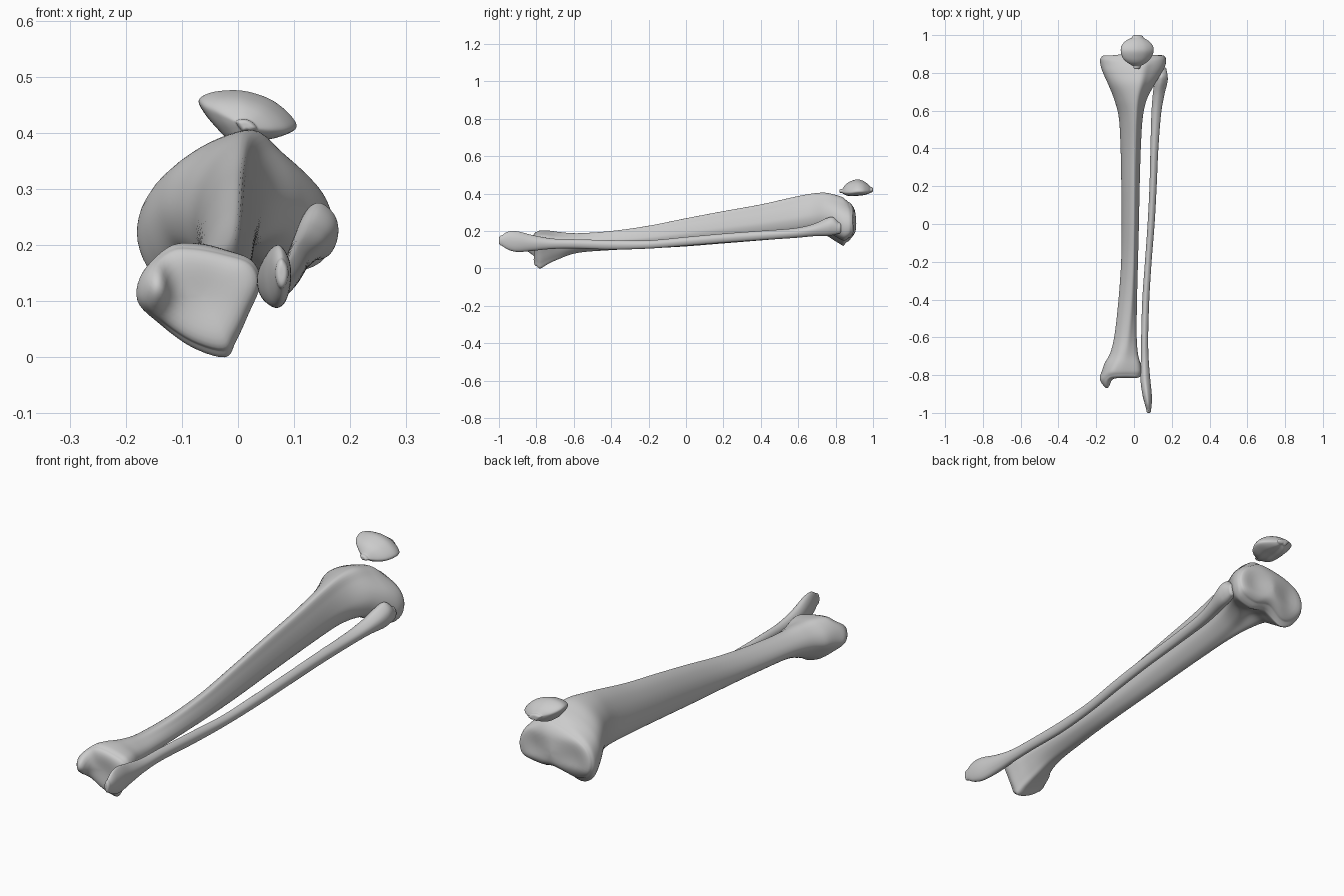
import bpy, bmesh, math

# Outlines (x, z), clockwise from the front crest, rescaled to -1..1 when used
PLATEAU = [(.24, 1), (.58, .76), (.9, .35), (1, -.15), (.87, -.6), (.45, -.76),
           (.02, -.68), (-.5, -.97), (-.85, -.75), (-1, -.2), (-.86, .38), (-.4, .78)]
SHAFT = [(.45, 1), (.75, .6), (.95, .15), (1, -.2), (.8, -.58), (.35, -.87),
         (-.1, -1), (-.5, -1), (-.88, -.7), (-1, -.2), (-.75, .35), (-.2, .82)]
ANKLE = [(-.1, 1), (.45, .88), (.87, .7), (1, .3), (.8, -.25), (.6, -.72),
         (.42, -1), (-.12, -.82), (-.65, -.4), (-1, 0), (-.92, .5), (-.5, .95)]
OVAL = [(0, 1), (.5, .8), (.88, .45), (1, 0), (.85, -.5), (.5, -.87),
        (0, -1), (-.5, -.85), (-.85, -.5), (-1, 0), (-.88, .5), (-.5, .87)]
KNEECAP = [(-.3, 1), (.1, .9), (.55, .55), (.93, -.1), (1, -.6), (.55, -.95),
           (.1, -.9), (-.35, -1), (-.65, -.5), (-.9, .1), (-1, .6), (-.75, .9)]


def catmull(p0, p1, p2, p3, t):
    return [b + .5 * t * (c - a + t * (2*a - 5*b + 4*c - d + t * (3*(b - c) + d - a)))
            for a, b, c, d in zip(p0, p1, p2, p3)]


def smooth_outline(pts, sub=5):
    n = len(pts)
    out = [catmull(pts[i-1], pts[i], pts[(i+1) % n], pts[(i+2) % n], k / sub)
           for i in range(n) for k in range(sub)]
    lo = [min(p[a] for p in out) for a in (0, 1)]
    hi = [max(p[a] for p in out) for a in (0, 1)]
    return [[2 * (p[a] - lo[a]) / (hi[a] - lo[a]) - 1 for a in (0, 1)] for p in out]


def smooth_rows(rows, sub=6):
    n = len(rows)
    out = [catmull(rows[max(i-1, 0)], rows[i], rows[i+1], rows[min(i+2, n-1)], k / sub)
           for i in range(n - 1) for k in range(sub)]
    return out + [list(rows[-1])]


def loft(name, rows, shapes, caps, deform=None):
    """rows: y, xmin, xmax, zmin, zmax, shape index (fractional = blend)."""
    rings = []
    for y, x0, x1, z0, z1, s in smooth_rows(rows):
        i = max(0, min(int(s), len(shapes) - 2)) if len(shapes) > 1 else 0
        a, b = shapes[i], shapes[min(i + 1, len(shapes) - 1)]
        t = max(0, min(1, s - i))
        mix = smooth_outline([[(1-t)*p + t*q for p, q in zip(u, v)] for u, v in zip(a, b)])
        rings.append([((x0+x1)/2 + u*(x1-x0)/2, y, (z0+z1)/2 + v*(z1-z0)/2) for u, v in mix])

    # Rounded caps: shrinking rings that dome outward
    def cap(ring, depth):
        n = len(ring)
        cx, cz = sum(p[0] for p in ring) / n, sum(p[2] for p in ring) / n
        return [[(cx + (p[0]-cx)*s, p[1] + depth * math.sqrt(1 - s**4), cz + (p[2]-cz)*s)
                 for p in ring] for s in (.985, .95, .88, .78, .66, .52, .38, .24, .1, .02)]
    rings = cap(rings[0], -caps[0])[::-1] + rings + cap(rings[-1], caps[1])
    bm = bmesh.new()
    loops = [[bm.verts.new(deform(*p) if deform else p) for p in r] for r in rings]
    n = len(loops[0])
    for a, b in zip(loops, loops[1:]):
        for i in range(n):
            bm.faces.new((a[i], a[(i+1) % n], b[(i+1) % n], b[i]))
    bm.faces.new(loops[0])
    bm.faces.new(loops[-1])
    bmesh.ops.recalc_face_normals(bm, faces=bm.faces)
    for f in bm.faces:
        f.smooth = True
    me = bpy.data.meshes.new(name)
    bm.to_mesh(me)
    bm.free()
    ob = bpy.data.objects.new(name, me)
    bpy.context.collection.objects.link(ob)
    return ob


def bump(x, z, cx, cz, rx, rz):
    return math.exp(-((x-cx)/rx)**2 - ((z-cz)/rz)**2)


def ramp(v, a, b):
    t = max(0, min(1, (v - a) / (b - a)))
    return t * t * (3 - 2*t)


# Ankle knob on the inner side, joint hollows on the knee end
def shin_detail(x, y, z):
    low, high = ramp(y, -.73, -.80), ramp(y, .83, .89)
    knob = bump(x, z, -.158, .125, .03, .05)
    dy = -.056 * low * knob + .012 * low * bump(x, z, -.06, .1, .06, .07)
    dy += high * (-.014 * bump(x, z, -.1, .23, .05, .07)
                  - .012 * bump(x, z, .09, .24, .05, .06)
                  + .006 * bump(x, z, 0, .24, .03, .05)
                  - .03 * ramp(z, .3, .4) - .03 * ramp(z, .2, .12))
    return x + .012 * ramp(y + dy, -.82, -.87), y + dy, z


# Large shin bone
loft("shin_bone", [
    (-.80, -.178, .036, .012, .195, 0), (-.78, -.18, .04, .0, .203, 0),
    (-.74, -.158, .034, .022, .203, .1), (-.68, -.125, .02, .05, .195, .3),
    (-.58, -.102, .014, .083, .188, .6), (-.40, -.082, .016, .098, .20, .9),
    (-.20, -.068, .021, .107, .228, 1), (.0, -.065, .026, .118, .268, 1),
    (.20, -.067, .030, .134, .306, 1), (.40, -.071, .036, .150, .342, 1),
    (.56, -.080, .046, .163, .378, 1.05), (.66, -.105, .068, .175, .398, 1.25),
    (.74, -.137, .110, .178, .405, 1.6), (.80, -.164, .146, .145, .393, 1.9),
    (.84, -.177, .166, .122, .380, 2), (.87, -.18, .17, .126, .368, 2),
    (.885, -.173, .165, .14, .355, 2)],
    [ANKLE, SHAFT, PLATEAU], (.022, .02), shin_detail)

# Thin outer bone
loft("outer_bone", [
    (-.985, .066, .090, .122, .176, 0), (-.95, .056, .094, .100, .197, 0),
    (-.90, .044, .094, .088, .198, 0), (-.82, .034, .086, .094, .178, 0),
    (-.72, .036, .078, .104, .160, 0), (-.60, .038, .075, .107, .156, 0),
    (-.40, .044, .081, .101, .151, 0), (-.20, .058, .093, .106, .150, 0),
    (.0, .072, .109, .121, .168, 0), (.20, .082, .120, .137, .186, 0),
    (.40, .087, .129, .151, .201, 0), (.58, .092, .143, .163, .215, 0),
    (.68, .099, .160, .172, .237, 0), (.75, .108, .177, .174, .268, 0),
    (.785, .115, .178, .178, .274, 0), (.815, .132, .172, .186, .248, 0)],
    [OVAL], (.015, .015))

# Kneecap, narrowing toward the shin
loft("kneecap", [
    (.836, -.004, .034, .402, .425, 0), (.855, -.036, .066, .391, .450, 0),
    (.88, -.060, .090, .386, .466, 0), (.915, -.070, .104, .388, .476, 0),
    (.945, -.065, .099, .391, .469, 0), (.970, -.043, .076, .397, .453, 0),
    (.986, -.012, .050, .405, .436, 0)],
    [KNEECAP], (.016, .014))
